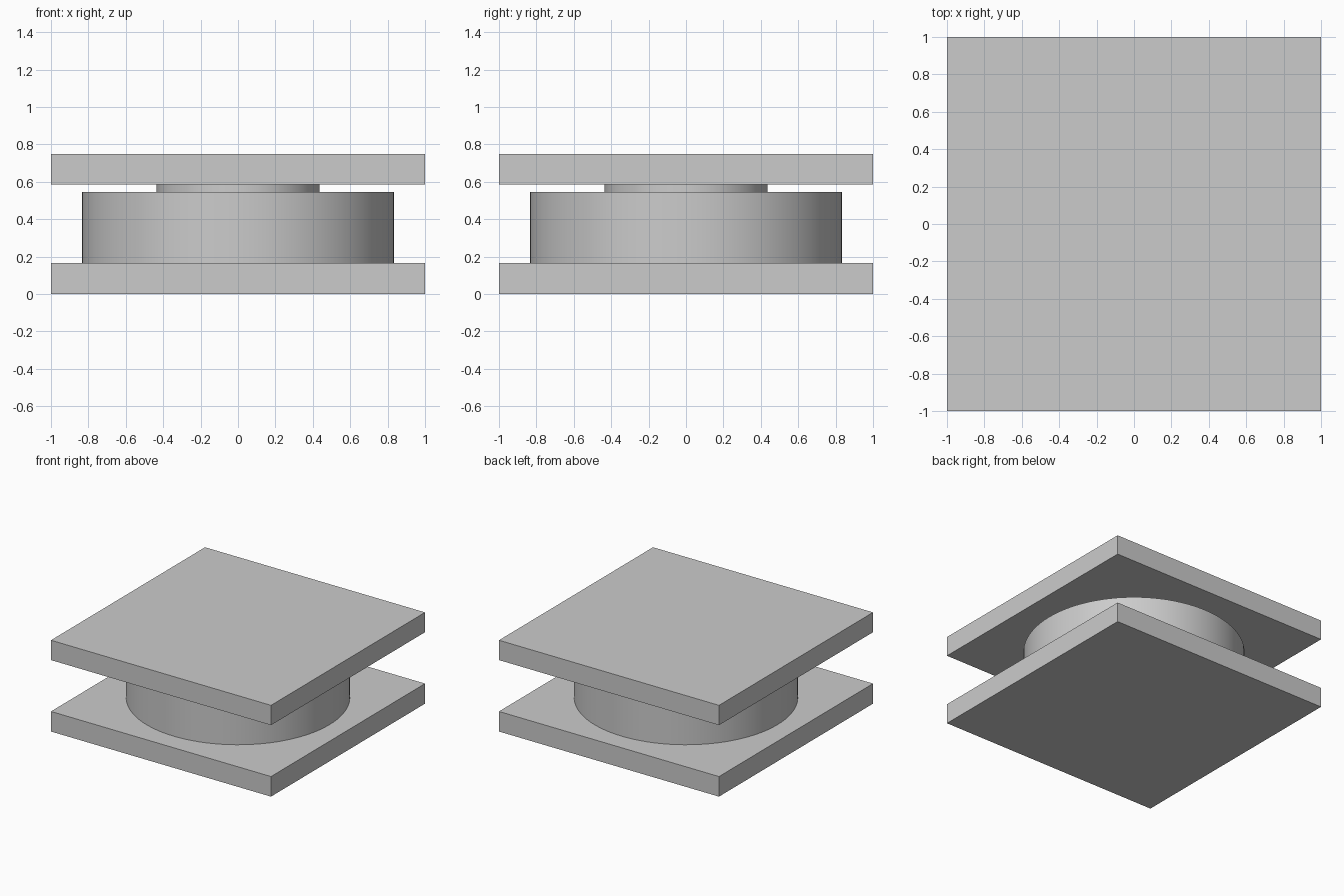
import bpy
import math

if "Cube" in bpy.data.objects:
    bpy.data.objects.remove(bpy.data.objects["Cube"])

grey = bpy.data.materials.new("light grey")
grey.diffuse_color = (0.6, 0.6, 0.6, 1)
grey.use_nodes = True
grey.node_tree.nodes["Principled BSDF"].inputs["Base Color"].default_value = grey.diffuse_color


def plate(name, z0, z1):
    """Square plate, 2 x 2, between two heights."""
    bpy.ops.mesh.primitive_cube_add(size=1, location=(0, 0, (z0 + z1) / 2))
    obj = bpy.context.object
    obj.scale = (2, 2, z1 - z0)
    bpy.ops.object.transform_apply(location=False, rotation=False, scale=True)
    obj.name = name
    obj.data.materials.append(grey)


def disc(name, radius, z0, z1):
    """Smooth upright cylinder between two heights."""
    bpy.ops.mesh.primitive_cylinder_add(
        vertices=96, radius=radius, depth=z1 - z0, location=(0, 0, (z0 + z1) / 2))
    obj = bpy.context.object
    obj.name = name
    obj.data.materials.append(grey)
    bpy.ops.object.shade_smooth_by_angle(angle=math.radians(30))


# Base and top plates
plate("base_plate", 0.0, 0.165)
plate("top_plate", 0.587, 0.75)

# Wide drum and the narrow neck carrying the top plate
disc("drum", 0.833, 0.165, 0.545)
disc("neck", 0.435, 0.545, 0.587)
